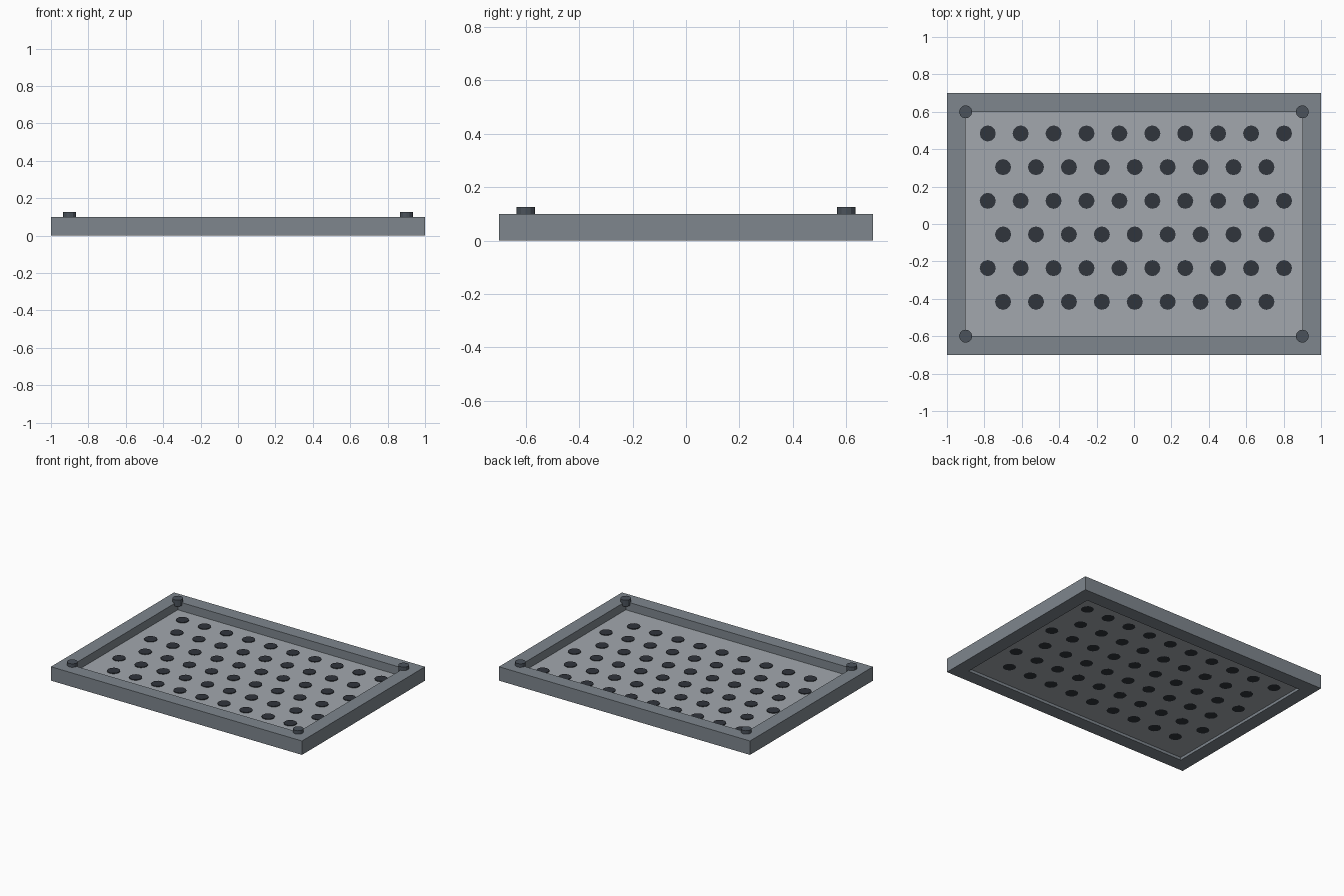
import bpy, bmesh
from mathutils import Matrix

if "Cube" in bpy.data.objects:
    bpy.data.objects.remove(bpy.data.objects["Cube"])


def material(name, rgb):
    mat = bpy.data.materials.new(name)
    mat.diffuse_color = (*rgb, 1)
    mat.use_nodes = True
    mat.node_tree.nodes["Principled BSDF"].inputs["Base Color"].default_value = mat.diffuse_color
    return mat


def finish(bm, name, mat):
    bmesh.ops.recalc_face_normals(bm, faces=bm.faces)
    mesh = bpy.data.meshes.new(name)
    bm.to_mesh(mesh)
    bm.free()
    mesh.materials.append(mat)
    obj = bpy.data.objects.new(name, mesh)
    bpy.context.collection.objects.link(obj)
    return obj


def discs(name, centres, radius, z0, z1, mat, sides=12):
    bm = bmesh.new()
    for x, y in centres:
        bmesh.ops.create_cone(bm, cap_ends=True, segments=sides, radius1=radius,
                              radius2=radius, depth=z1 - z0,
                              matrix=Matrix.Translation((x, y, (z0 + z1) / 2)))
    return finish(bm, name, mat)


frame_grey = material("frame_grey", (0.21, 0.24, 0.27))
plate_grey = material("plate_grey", (0.36, 0.39, 0.42))
hole_dark = material("hole_dark", (0.03, 0.035, 0.045))
screw_grey = material("screw_grey", (0.07, 0.085, 0.105))

# Rectangular frame: loops of a closed cross-section bridged around
bm = bmesh.new()
loops = []
for hx, hy, z in ((1, 0.7, 0), (1, 0.7, 0.1), (0.9, 0.6, 0.1), (0.9, 0.6, 0)):
    loops.append([bm.verts.new((sx * hx, sy * hy, z))
                  for sx, sy in ((-1, -1), (1, -1), (1, 1), (-1, 1))])
for i in range(4):
    a, b = loops[i], loops[(i + 1) % 4]
    for j in range(4):
        k = (j + 1) % 4
        bm.faces.new((a[j], a[k], b[k], b[j]))
finish(bm, "frame", frame_grey)

# Thin recessed plate
bm = bmesh.new()
bmesh.ops.create_cube(bm, size=1, matrix=Matrix.Translation((0, 0, 0.03))
                      @ Matrix.Diagonal((1.8, 1.2, 0.02, 1)))
finish(bm, "plate", plate_grey)

# Staggered perforations, drawn as dark discs set through the plate
step = 0.176
spots = []
for row in range(6):
    odd = row % 2
    for col in range(10 - odd):
        spots.append((-0.782 + (0.082 if odd else 0) + col * step, 0.484 - row * 0.18))
discs("perforations", spots, 0.043, 0.0199, 0.045, hole_dark)

# Corner screws
corners = [(sx * 0.9, sy * 0.6) for sx in (-1, 1) for sy in (-1, 1)]
discs("corner_screws", corners, 0.035, 0.08, 0.125, screw_grey)
